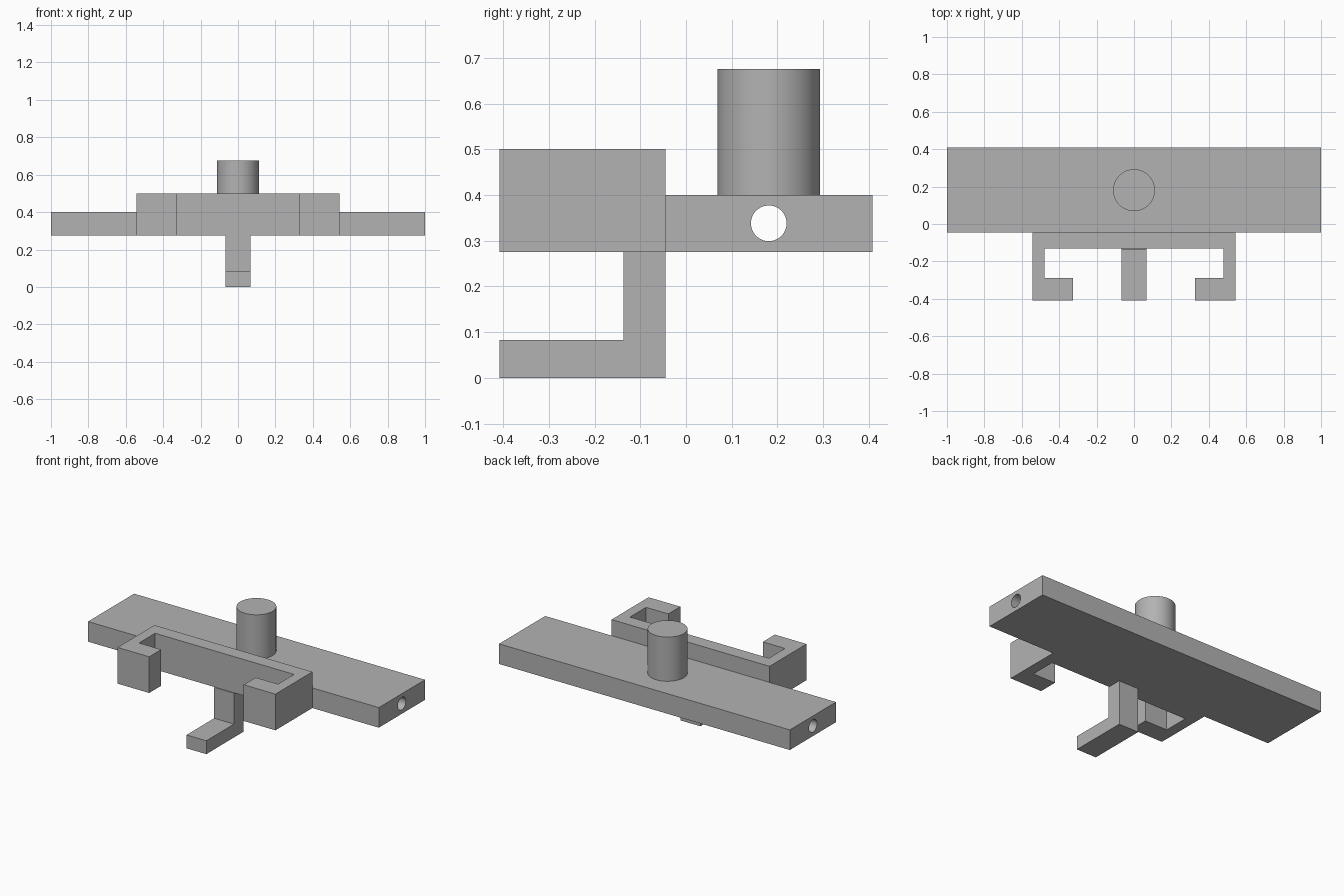
import bpy, bmesh, math
from mathutils import Matrix, Vector

old = bpy.data.objects.get("Cube")
if old:
    bpy.data.objects.remove(old, do_unlink=True)

grey = bpy.data.materials.new("plain_grey")
grey.use_nodes = True
colour = (0.45, 0.45, 0.45, 1)
grey.diffuse_color = colour
grey.node_tree.nodes["Principled BSDF"].inputs["Base Color"].default_value = colour


def add_object(name, bm):
    bmesh.ops.recalc_face_normals(bm, faces=bm.faces)
    mesh = bpy.data.meshes.new(name)
    bm.to_mesh(mesh)
    bm.free()
    mesh.materials.append(grey)
    obj = bpy.data.objects.new(name, mesh)
    bpy.context.collection.objects.link(obj)
    return obj


def extrude_profile(name, points, direction):
    bm = bmesh.new()
    face = bm.faces.new([bm.verts.new(p) for p in points])
    result = bmesh.ops.extrude_face_region(bm, geom=[face], use_keep_orig=True)
    verts = [v for v in result["geom"] if isinstance(v, bmesh.types.BMVert)]
    bmesh.ops.translate(bm, verts=verts, vec=Vector(direction))
    return add_object(name, bm)


def cylinder(name, radius, depth, matrix):
    bm = bmesh.new()
    bmesh.ops.create_cone(bm, cap_ends=True, segments=64, radius1=radius,
                          radius2=radius, depth=depth, matrix=matrix)
    return add_object(name, bm)


def smooth(obj):
    bpy.ops.object.select_all(action="DESELECT")
    obj.select_set(True)
    bpy.context.view_layer.objects.active = obj
    bpy.ops.object.shade_smooth_by_angle(angle=math.radians(30))


back, front, join = 0.408, -0.408, -0.045
bottom, top = 0.275, 0.4
centre_y = 0.181

# Long plate with a bore running through its whole length
plate = extrude_profile("base_plate", [(-1, join, bottom), (-1, back, bottom),
                                       (-1, back, top), (-1, join, top)], (2, 0, 0))
bore = cylinder("bore_cutter", 0.039, 2.4, Matrix.Translation((0, centre_y, 0.338))
                @ Matrix.Rotation(math.pi / 2, 4, "Y"))
cut = plate.modifiers.new("bore", "BOOLEAN")
cut.operation, cut.solver, cut.object = "DIFFERENCE", "EXACT", bore
bpy.context.view_layer.objects.active = plate
plate.select_set(True)
bpy.ops.object.modifier_apply(modifier="bore")
bpy.data.objects.remove(bore, do_unlink=True)
smooth(plate)

# Round post on top
height = 0.675 - top
post = cylinder("post", 0.112, height, Matrix.Translation((0, centre_y, top + height / 2)))
smooth(post)

# C-shaped bracket, mirrored outline
half = [(0.543, join), (0.543, front), (0.325, front), (0.325, -0.29),
        (0.478, -0.29), (0.478, -0.132)]
outline = half + [(-x, y) for x, y in reversed(half)]
extrude_profile("bracket", [(x, y, bottom) for x, y in outline], (0, 0, 0.5 - bottom))

# L-shaped hook hanging below the bracket
hook = [(join, bottom), (join, 0), (front, 0), (front, 0.083),
        (-0.137, 0.083), (-0.137, bottom)]
extrude_profile("hook", [(-0.068, y, z) for y, z in hook], (0.136, 0, 0))
